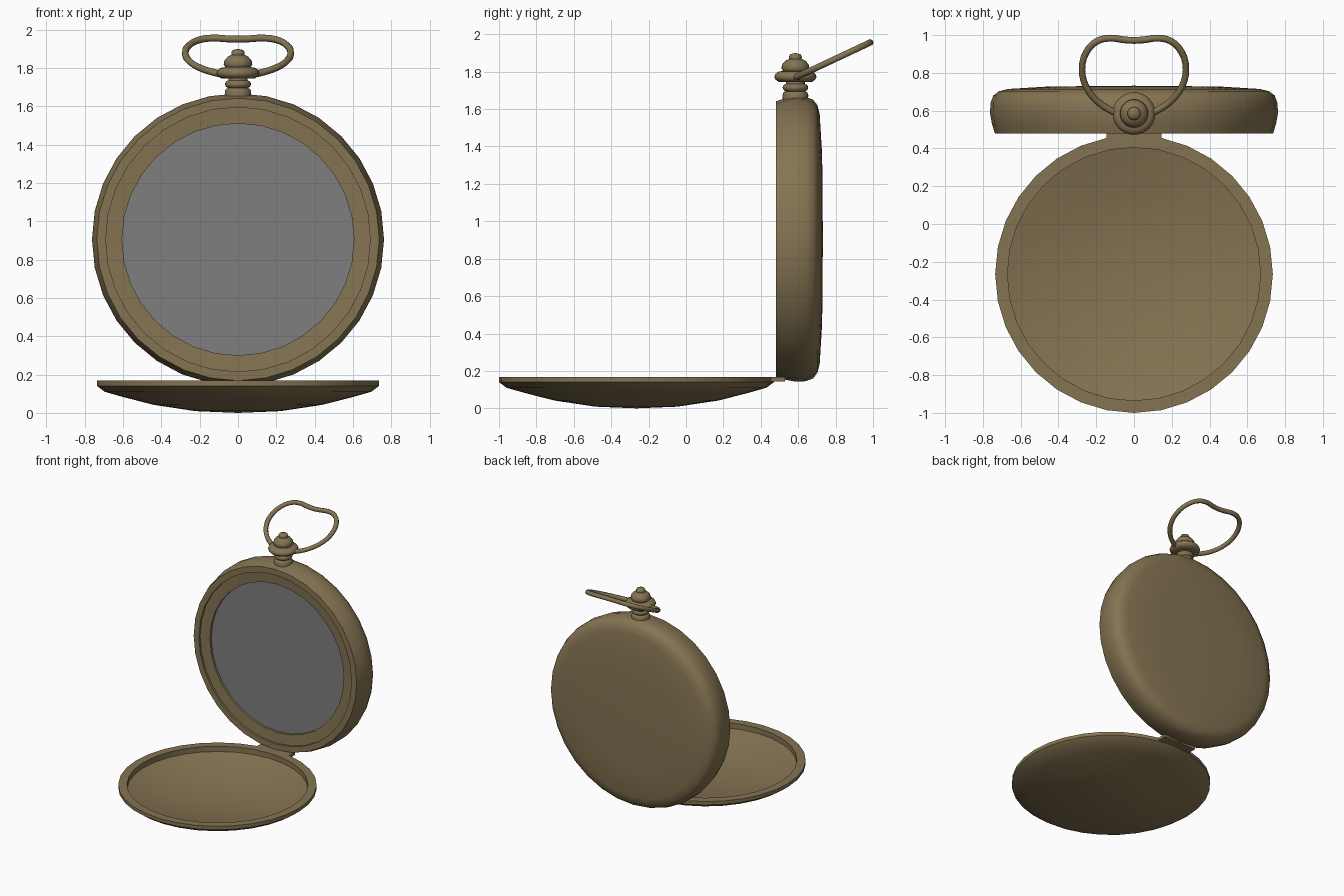
import bpy, bmesh, math
from mathutils import Matrix, Vector

if "Cube" in bpy.data.objects:
    bpy.data.objects.remove(bpy.data.objects["Cube"])


def material(name, rgb):
    m = bpy.data.materials.new(name)
    m.diffuse_color = (*rgb, 1)
    m.use_nodes = True
    m.node_tree.nodes["Principled BSDF"].inputs["Base Color"].default_value = m.diffuse_color
    return m


brass = material("aged brass", (0.235, 0.175, 0.085))
grey = material("grey glass", (0.21, 0.21, 0.21))


def finish(name, bm, mat, angle=35):
    bmesh.ops.recalc_face_normals(bm, faces=bm.faces)
    me = bpy.data.meshes.new(name)
    bm.to_mesh(me)
    bm.free()
    me.materials.append(mat)
    me.shade_smooth()
    me.set_sharp_from_angle(angle=math.radians(angle))
    ob = bpy.data.objects.new(name, me)
    bpy.context.collection.objects.link(ob)
    return ob


def lathe(name, profile, matrix, mat, sides=32, angle=35):
    """Revolve (radius, height) points about z, then place with matrix."""
    bm = bmesh.new()
    rings = []
    for r, h in profile:
        if r == 0:
            rings.append([bm.verts.new((0, 0, h))] * sides)
        else:
            rings.append([bm.verts.new((r * math.cos(math.tau * i / sides),
                                        r * math.sin(math.tau * i / sides), h))
                          for i in range(sides)])
    for a, b in zip(rings, rings[1:]):
        for i in range(sides):
            j = (i + 1) % sides
            bm.faces.new(list(dict.fromkeys((a[i], a[j], b[j], b[i]))))
    bm.transform(matrix)
    return finish(name, bm, mat, angle)


# Upright case: axis along y, open rim at the front, gently domed back
upright = Matrix.Translation((0, 0.48, 0.905)) @ Matrix.Rotation(-math.pi / 2, 4, 'X')
lathe("case", [(0, 0.05), (0.605, 0.05), (0.605, 0.022), (0.69, 0.016), (0.69, 0),
               (0.737, 0), (0.752, 0.05), (0.762, 0.105), (0.76, 0.16), (0.745, 0.2),
               (0.715, 0.223), (0.665, 0.235), (0.45, 0.248), (0, 0.252)],
      upright, brass)

# Dial glass set into the case
lathe("dial", [(0, 0.04), (0.605, 0.04), (0.605, 0.048), (0, 0.048)], upright, grey)

# Open lid lying flat: shallow hollow dish
lathe("lid", [(0, 0.0), (0.22, 0.009), (0.44, 0.042), (0.6, 0.083), (0.695, 0.11),
              (0.735, 0.14), (0.735, 0.168), (0.67, 0.168), (0.67, 0.125),
              (0.44, 0.065), (0.22, 0.034), (0, 0.025)],
      Matrix.Translation((0, -0.265, 0)), brass)

# Hinge plate joining lid and case
bm = bmesh.new()
bmesh.ops.create_cube(bm, size=1, matrix=Matrix.Translation((0, 0.485, 0.156))
                      @ Matrix.Diagonal((0.29, 0.09, 0.024, 1)))
finish("hinge", bm, brass)

# Ribbed neck, collar and winding crown
lathe("crown", [(0, 1.63), (0.067, 1.63), (0.069, 1.675), (0.063, 1.69), (0.053, 1.695),
                (0.063, 1.702), (0.069, 1.715), (0.063, 1.729), (0.05, 1.735),
                (0.05, 1.744), (0.09, 1.746), (0.107, 1.758), (0.113, 1.773),
                (0.107, 1.788), (0.09, 1.8), (0.066, 1.804), (0.075, 1.818),
                (0.07, 1.84), (0.052, 1.86), (0.033, 1.868), (0.035, 1.88),
                (0.028, 1.893), (0, 1.9)],
      Matrix.Translation((0, 0.585, 0)), brass, 24, 50)

# Tilted bow: half outline in the top view, mirrored, swept as a tube
half = [(0, 0.575), (0.07, 0.58), (0.13, 0.605), (0.2, 0.655), (0.255, 0.73), (0.275, 0.82),
        (0.252, 0.91), (0.195, 0.968), (0.125, 0.984), (0.06, 0.976), (0, 0.972)]
outline = half + [(-x, y) for x, y in half[-2:0:-1]]
pts = [Vector((x, y, 1.768 + (y - 0.585) * 0.47)) for x, y in outline]
curve = bpy.data.curves.new("bow_path", 'CURVE')
curve.dimensions = '3D'
curve.bevel_depth = 0.018
curve.bevel_resolution = 2
sp = curve.splines.new('BEZIER')
sp.bezier_points.add(len(pts) - 1)
for bp, p in zip(sp.bezier_points, pts):
    bp.co = p
    bp.handle_left_type = bp.handle_right_type = 'AUTO'
sp.use_cyclic_u = True
sp.resolution_u = 3
path = bpy.data.objects.new("bow_path", curve)
bpy.context.collection.objects.link(path)
bpy.context.view_layer.update()
bm = bmesh.new()
tube = path.evaluated_get(bpy.context.evaluated_depsgraph_get()).to_mesh()
bm.from_mesh(tube)
bpy.data.objects.remove(path)
finish("bow", bm, brass, 60)
